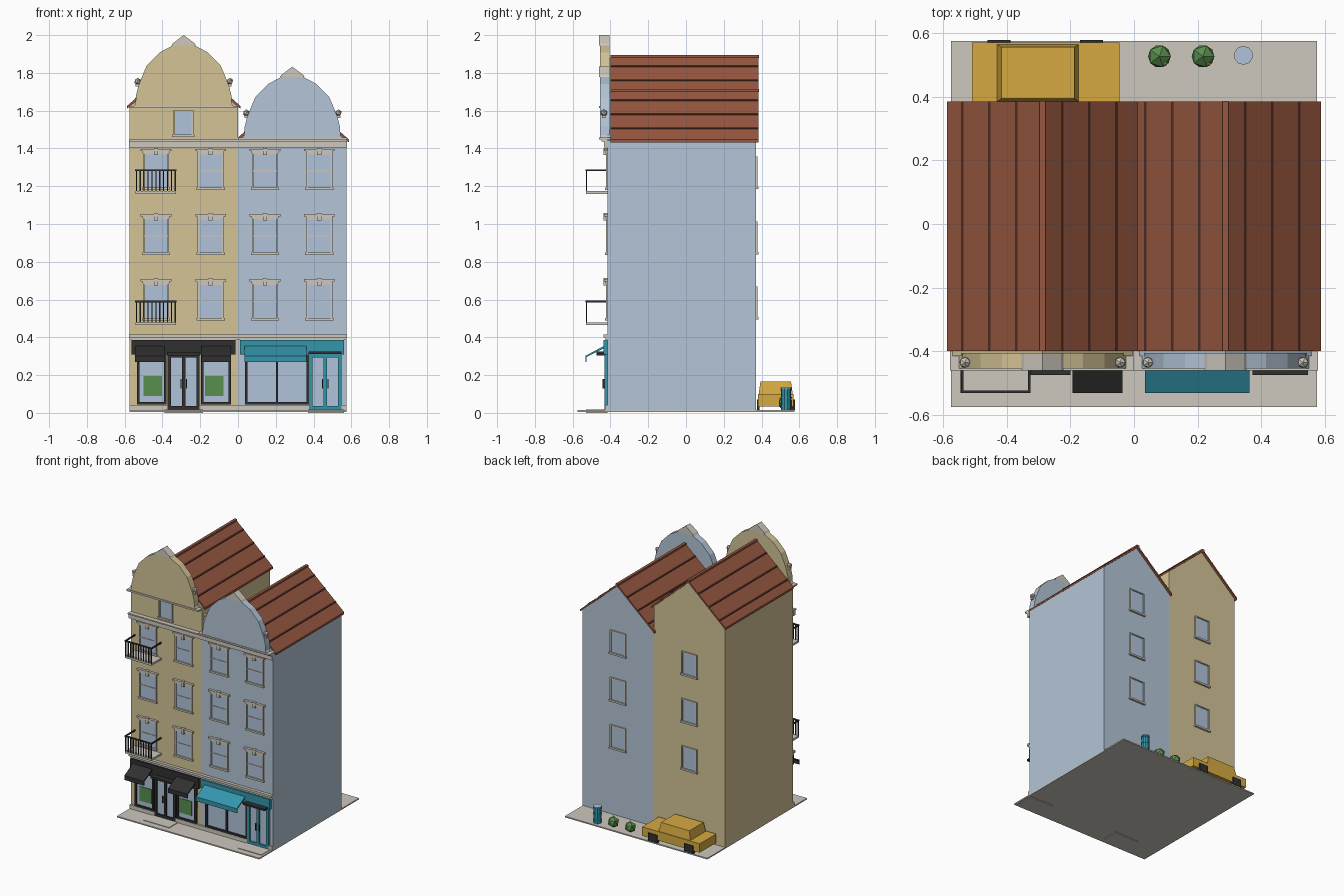
import bpy, bmesh, math
from mathutils import Matrix, Vector

if "Cube" in bpy.data.objects:
    bpy.data.objects.remove(bpy.data.objects["Cube"])


def srgb(r, g, b):
    f = lambda c: c / 12.92 if c <= 0.04045 else ((c + 0.055) / 1.055) ** 2.4
    return (f(r / 255), f(g / 255), f(b / 255), 1)


MATS = {}
for name, rgb in {"cream": (212, 196, 150), "pale_blue": (180, 197, 215), "stone": (205, 200, 189),
                  "roof_brown": (150, 87, 64), "dark_brown": (82, 46, 35), "charcoal": (48, 48, 49),
                  "teal": (52, 150, 172), "glass": (176, 196, 218), "green": (88, 142, 78),
                  "car_yellow": (214, 170, 66)}.items():
    MATS[name] = bpy.data.materials.new(name)
    MATS[name].diffuse_color = srgb(*rgb)


class Part:
    """One named object of one colour, gathered from simple solids."""

    def __init__(self, name, mat):
        self.name, self.mat, self.bm = name, mat, bmesh.new()

    def box(self, x0, x1, y0, y1, z0, z1, taper=1.0):
        c = Vector(((x0 + x1) / 2, (y0 + y1) / 2, (z0 + z1) / 2))
        m = Matrix.Translation(c) @ Matrix.Diagonal((x1 - x0, y1 - y0, z1 - z0, 1))
        verts = bmesh.ops.create_cube(self.bm, size=1, matrix=m)["verts"]
        for v in verts:
            if v.co.z > c.z:
                v.co.x = c.x + (v.co.x - c.x) * taper
                v.co.y = c.y + (v.co.y - c.y) * taper
        return self

    def prism(self, pts, lo, hi, axis="y"):
        put = (lambda p, t: (p[0], t, p[1])) if axis == "y" else (lambda p, t: (t, p[0], p[1]))
        a = [self.bm.verts.new(put(p, lo)) for p in pts]
        b = [self.bm.verts.new(put(p, hi)) for p in pts]
        self.bm.faces.new(a)
        self.bm.faces.new(b[::-1])
        for i in range(len(a)):
            j = (i + 1) % len(a)
            self.bm.faces.new((a[j], a[i], b[i], b[j]))
        return self

    def ball(self, x, y, z, r):
        bmesh.ops.create_icosphere(self.bm, subdivisions=1, radius=r, matrix=Matrix.Translation((x, y, z)))
        return self

    def tube(self, x, y, z0, z1, r, sides=10):
        bmesh.ops.create_cone(self.bm, cap_ends=True, segments=sides, radius1=r, radius2=r, depth=z1 - z0,
                              matrix=Matrix.Translation((x, y, (z0 + z1) / 2)))
        return self

    def done(self):
        bmesh.ops.recalc_face_normals(self.bm, faces=self.bm.faces)
        me = bpy.data.meshes.new(self.name)
        self.bm.to_mesh(me)
        self.bm.free()
        me.materials.append(MATS[self.mat])
        bpy.context.collection.objects.link(bpy.data.objects.new(self.name, me))


FRONT, BACK, HALF = -0.415, 0.37, 0.2875

# Pavement and door steps
Part("pavement", "stone").box(-.575, .575, -.575, .575, .005, .014).done()
steps = Part("door_steps", "stone")
steps.box(-.39, -.185, -.53, FRONT, 0, .018).box(.37, .56, -.53, FRONT, 0, .018).done()

# Houses: body, roof, battens, curved front gable
GABLE = [(.265, 0), (.255, .015), (.252, .06), (.24, .11), (.218, .165), (.195, .218), (.127, .287), (.06, .322)]


def house(side, mat, cx, eave, ridge, base):
    s = (ridge - eave) / .3
    low = eave + s * .0125 - .015
    Part(side + "_house_body", mat).prism(
        [(cx - HALF, .012), (cx + HALF, .012), (cx + HALF, low), (cx, ridge - .015), (cx - HALF, low)],
        FRONT, BACK).done()
    Part(side + "_roof", "roof_brown").prism(
        [(cx - .3, eave - .015), (cx, ridge - .015), (cx + .3, eave - .015),
         (cx + .3, eave), (cx, ridge), (cx - .3, eave)], -.40, .385).done()
    bat = Part(side + "_roof_battens", "dark_brown")
    for d in (-.2525, -.1675, -.0825, .0625, .1475, .2325):
        za, zb = (ridge - s * abs(d + e) for e in (-.004, .004))
        bat.prism([(cx + d - .004, za - .004), (cx + d + .004, zb - .004),
                   (cx + d + .004, zb + .004), (cx + d - .004, za + .004)], -.40, .385)
    bat.done()
    Part(side + "_ridge_cap", "roof_brown").box(cx - .01, cx + .01, -.40, .386, ridge - .012, ridge + .004).done()
    outline = [(cx + w, base + h) for w, h in GABLE] + [(cx - w, base + h) for w, h in GABLE[::-1]]
    Part(side + "_front_gable", mat).prism(outline, -.455, -.405).done()
    top = base + .322
    Part(side + "_gable_peak", "stone").prism(
        [(cx - .066, top), (cx + .066, top), (cx + .058, top + .012), (cx, top + .056), (cx - .058, top + .012)],
        -.46, -.405).done()
    orn = Part(side + "_gable_balls", "stone")
    for k in (-1, 1):
        orn.ball(cx + k * .244, -.435, base + .133, .019)
        orn.box(cx + k * .244 - .01, cx + k * .244 + .01, -.445, -.425, base + .105, base + .12)
    orn.done()


house("left", "cream", -HALF, 1.625, 1.89, 1.622)
house("right", "pale_blue", HALF, 1.447, 1.71, 1.455)

# Cornices and string courses
trim = Part("cornices", "stone")
trim.box(-.578, .578, -.435, FRONT, 1.405, 1.44).box(-.578, .578, -.447, FRONT, 1.438, 1.447)
trim.box(0, .578, -.46, -.40, 1.447, 1.458).box(-.578, 0, -.46, -.40, 1.613, 1.625)
trim.box(-.577, .577, -.437, FRONT, .40, .416).box(-.575, .575, -.425, FRONT, .385, .40)
trim.box(-.575, -.37, -.43, FRONT, .014, .042).box(-.205, .375, -.43, FRONT, .014, .042)
trim.box(.545, .575, -.43, FRONT, .014, .042).done()

# Windows on the upper floors
frames, panes = Part("window_frames", "stone"), Part("window_panes", "glass")


def window(x, z0, z1, wall, out, fancy, w=.065):
    def slab(part, xa, xb, za, zb, d):
        a, b = sorted((wall - out * .005, wall + out * d))
        part.box(xa, xb, a, b, za, zb)
    slab(panes, x - w + .006, x + w - .006, z0, z1, .003)
    for k in (-1, 1):
        slab(frames, x + k * w - .005, x + k * w + .005, z0, z1, .009)
    slab(frames, x - w, x + w, z1 - .008, z1, .009)
    slab(frames, x - w - .01, x + w + .01, z0 - .008, z0 + .005, .014)
    mid = (z0 + z1) / 2
    if fancy:
        slab(frames, x - w, x + w, mid - .003, mid + .003, .007)
        slab(frames, x - w - .006, x + w + .006, z1, z1 + .012, .012)
        slab(frames, x - w - .016, x + w + .016, z1 + .01, z1 + .022, .018)
        slab(frames, x - .011, x + .011, z1 - .012, z1 + .027, .021)


for z in (.498, .843, 1.188):
    for x in (-.434, -.145, .143, .43):
        window(x, z, z + .188, FRONT, -1, True)
    for x in (-HALF, HALF):
        window(x, z + .004, z + .17, BACK, 1, False, .058)
window(-.29, 1.468, 1.60, FRONT, -1, False, .05)
frames.done()
panes.done()

# Balconies
slabs, rails = Part("balcony_slabs", "stone"), Part("balcony_rails", "charcoal")
for z in (.465, 1.16):
    slabs.box(-.542, -.328, -.53, FRONT, z, z + .014)
    rails.box(-.544, -.326, -.531, -.523, z + .12, z + .129)
    for x in (-.540, -.330):
        rails.box(x - .004, x + .004, -.53, FRONT, z + .12, z + .129)
    for i in range(11):
        x = -.538 + i * .0206
        rails.box(x - .003, x + .003, -.530, -.524, z + .014, z + .122)
slabs.done()
rails.done()

# Shop fronts: fascias, windows, doors
dark, teal, glass = Part("dark_shopfront", "charcoal"), Part("teal_shopfront", "teal"), Part("shop_glass", "glass")
dark.box(-.565, -.012, -.437, FRONT, .31, .385)
teal.box(.01, .562, -.437, FRONT, .31, .385)


def glazed(part, x0, x1, z0, z1, t, split):
    glass.box(x0, x1, -.42, FRONT + .005, z0, z1)
    part.box(x0, x1, -.432, FRONT, z0, z0 + t).box(x0, x1, -.432, FRONT, z1 - t, z1)
    for x in [x0 + t / 2, x1 - t / 2] + ([(x0 + x1) / 2] if split else []):
        part.box(x - t / 2, x + t / 2, -.432, FRONT, z0, z1)


glazed(dark, -.535, -.378, .044, .31, .013, False)
glazed(dark, -.195, -.038, .044, .31, .013, False)
glazed(dark, .038, .375, .044, .31, .013, True)
glazed(dark, -.372, -.203, .018, .31, .018, True)
glazed(teal, .377, .547, .018, .31, .018, True)
# Door canopies and handles
dark.box(-.375, -.2, -.475, FRONT, .305, .32).box(.372, .547, -.475, FRONT, .312, .325)
for c in (-.2875, .462):
    for k in (-1, 1):
        dark.box(c + k * .014 - .003, c + k * .014 + .003, -.441, -.43, .13, .18)
dark.done()
teal.done()
glass.done()
posters = Part("window_posters", "green")
posters.box(-.5, -.402, -.424, -.418, .09, .195).box(-.176, -.078, -.424, -.418, .09, .195).done()

# Awnings
AWN = [(-.43, .357), (-.532, .302), (-.532, .27), (-.526, .27), (-.526, .296), (-.43, .345)]
Part("dark_awnings", "charcoal").prism(AWN, -.545, -.388, "x").prism(AWN, -.193, -.036, "x").done()
Part("teal_awning", "teal").prism(AWN, .035, .363, "x").done()

# Parked car behind the houses
car = Part("car_body", "car_yellow").box(-.51, -.045, .38, .57, .035, .10)
car.box(-.43, -.175, .385, .565, .10, .165, .9).done()
wheels = Part("car_wheels", "charcoal")
for x in (-.425, -.133):
    wheels.box(x - .036, x + .036, .555, .578, .014, .072).box(x - .036, x + .036, .375, .39, .014, .072)
wheels.done()

# Bushes, their flowers and the bin
bushes = Part("bushes", "green")
for x in (.08, .217):
    bushes.ball(x, .527, .05, .04)
bushes.done()
Part("pale_flower", "stone").ball(.098, .503, .075, .007).done()
Part("yellow_flower", "car_yellow").ball(.234, .502, .075, .007).done()
can = Part("bin", "teal").tube(.344, .53, .014, .13, .027)
for z in (.03, .075, .118):
    can.tube(.344, .53, z, z + .008, .03)
can.done()
Part("bin_lid", "glass").tube(.344, .53, .13, .135, .03).done()

for m in bpy.data.materials:
    if m.users and not m.is_grease_pencil:
        m.use_nodes = True
        m.node_tree.nodes["Principled BSDF"].inputs["Base Color"].default_value = m.diffuse_color
